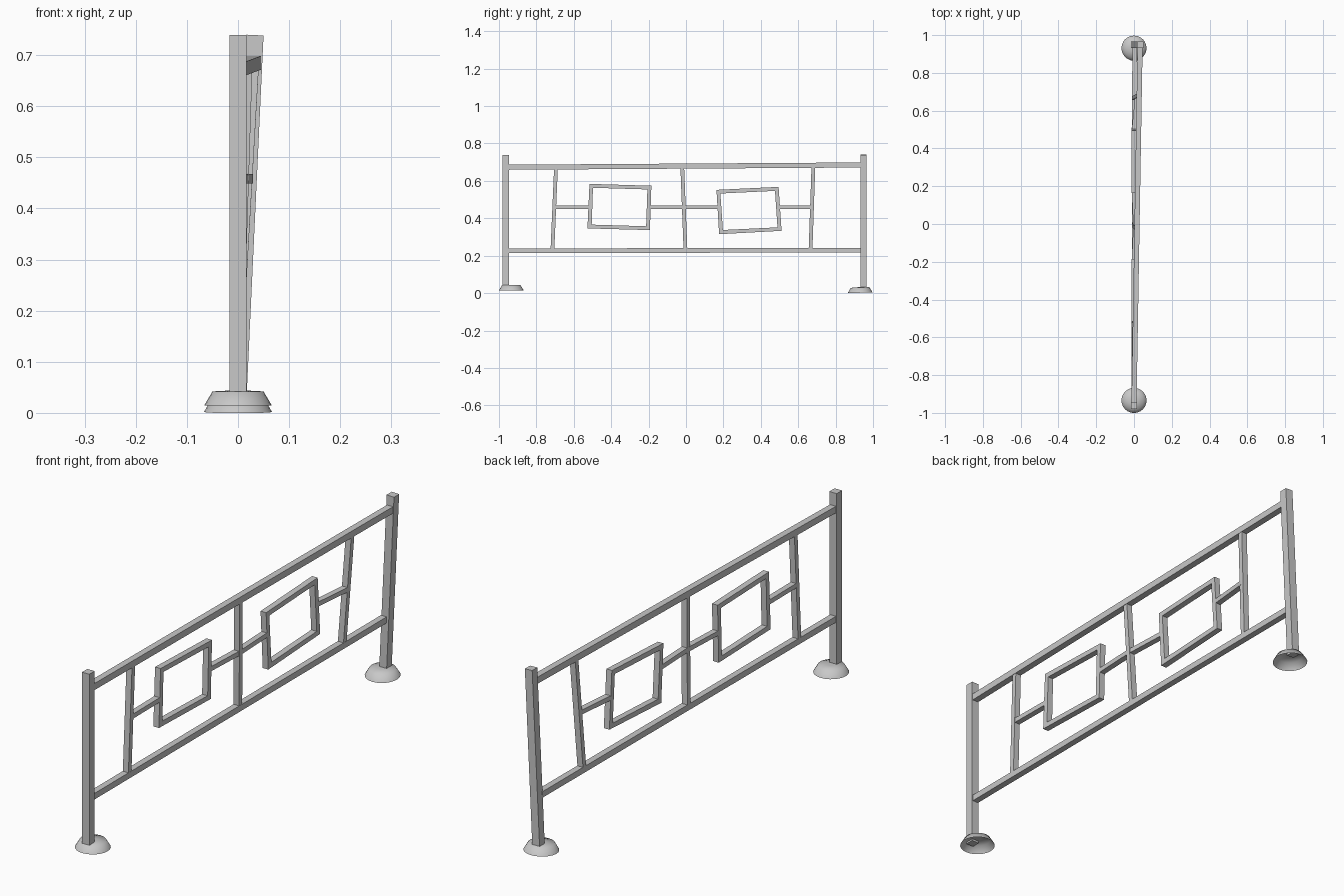
import bpy, bmesh, math
from mathutils import Vector, Matrix

cube = bpy.data.objects.get("Cube")
if cube:
    bpy.data.objects.remove(cube, do_unlink=True)

grey = bpy.data.materials.new("grey metal")
grey.use_nodes = True
grey.diffuse_color = (0.58, 0.58, 0.58, 1)
grey.node_tree.nodes["Principled BSDF"].inputs["Base Color"].default_value = grey.diffuse_color


def finish(name, bm, smooth=False):
    bmesh.ops.recalc_face_normals(bm, faces=bm.faces)
    mesh = bpy.data.meshes.new(name)
    bm.to_mesh(mesh)
    bm.free()
    mesh.materials.append(grey)
    obj = bpy.data.objects.new(name, mesh)
    bpy.context.collection.objects.link(obj)
    if smooth:
        mesh.shade_smooth()
    return obj


def bar(name, start, end, width, depth):
    """Rectangular tube from start to end; depth is measured along x."""
    a, b = Vector(start), Vector(end)
    along = (b - a).normalized()
    side = along.cross(Vector((1, 0, 0))).normalized()
    across = side.cross(along)
    bm = bmesh.new()
    bmesh.ops.create_cube(bm, size=1)
    frame = Matrix((across * depth, side * width, b - a)).transposed()
    bmesh.ops.transform(bm, matrix=Matrix.Translation((a + b) / 2) @ frame.to_4x4(), verts=bm.verts)
    return finish(name, bm)


def window(name, corners, thickness, depth):
    """Four-sided open frame: inner and outer loops bridged front and back."""
    pts = [Vector(c) for c in corners]
    centre = sum(pts, Vector((0, 0))) / 4
    half_y = (pts[1] - pts[0]).length / 2
    half_z = (pts[2] - pts[1]).length / 2
    along_y = (pts[1] - pts[0]).normalized() * (half_y - thickness)
    along_z = (pts[1] - pts[2]).normalized() * (half_z - thickness)
    inner = [centre + along_y * sy + along_z * sz for sy, sz in ((-1, 1), (1, 1), (1, -1), (-1, -1))]
    bm = bmesh.new()
    loops = [[bm.verts.new((x, p.x, p.y)) for p in ring]
             for ring, x in ((pts, -depth / 2), (pts, depth / 2), (inner, depth / 2), (inner, -depth / 2))]
    for i in range(4):
        a, b = loops[i], loops[(i + 1) % 4]
        for k in range(4):
            n = (k + 1) % 4
            bm.faces.new((a[k], a[n], b[n], b[k]))
    return finish(name, bm)


def foot(name, y, z, tilt):
    """Hollow flared cup with a smooth top, open underneath."""
    bm = bmesh.new()
    profile = [(0.0665, 0), (0.05, 0.028), (0.012, 0.03)]
    rings = []
    for r, h in profile:
        rings.append([bm.verts.new((r * math.cos(k * math.tau / 24), r * math.sin(k * math.tau / 24), h))
                      for k in range(24)])
    for low, high in zip(rings, rings[1:]):
        for k in range(24):
            n = (k + 1) % 24
            bm.faces.new((low[k], low[n], high[n], high[k]))
    bm.faces.new(rings[-1])
    obj = finish(name, bm, smooth=True)
    obj.location = (0, y, z)
    obj.rotation_euler.x = tilt
    return obj


# End posts, the rear one leaning sideways
bar("front_post", (0, -0.963, 0.036), (0, -0.963, 0.739), 0.034, 0.033)
bar("rear_post", (0, 0.949, 0.025), (0.0335, 0.949, 0.739), 0.033, 0.033)
foot("front_foot", -0.934, 0.014, 0)
foot("rear_foot", 0.931, 0.002, 0.04)

# Rails
bar("top_rail", (0, -0.95, 0.673), (0.032, 0.935, 0.685), 0.027, 0.027)
bar("bottom_rail", (0, -0.95, 0.226), (0.004, 0.935, 0.23), 0.025, 0.026)

# Uprights between the rails
uprights = [("front", 0.004, -0.695, -0.714), ("middle", 0.0155, -0.02, -0.003), ("rear", 0.028, 0.681, 0.666)]
for label, x, top, low in uprights:
    bar(label + "_upright", (x * 0.1, low, 0.235), (x, top, 0.675), 0.02, 0.025)

# Skewed window frames
window("front_window", [(-0.516, 0.584), (-0.185, 0.574), (-0.193, 0.337), (-0.527, 0.346)], 0.02, 0.025)
window("rear_window", [(0.163, 0.552), (0.495, 0.568), (0.511, 0.333), (0.177, 0.315)], 0.02, 0.025)

# Short links joining the frames to the uprights
links = [(-0.702, 0.002, -0.513, 0), (-0.196, 0, -0.012, 0.008),
         (-0.012, 0.008, 0.178, 0), (0.495, 0, 0.673, 0.017)]
for i, (y0, x0, y1, x1) in enumerate(links):
    bar("link_" + str(i + 1), (x0, y0, 0.458), (x1, y1, 0.458), 0.019, 0.024)
